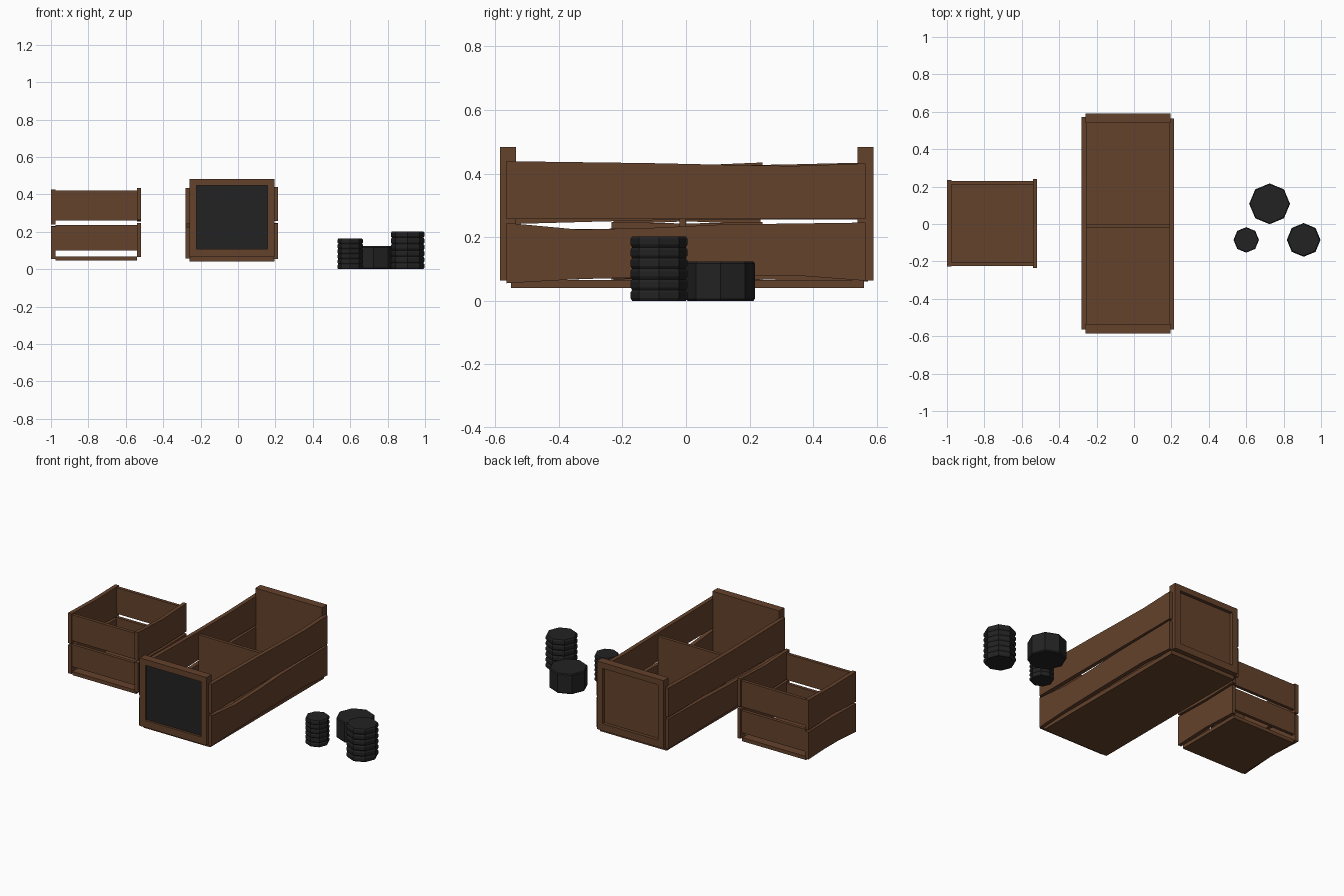
import bpy, bmesh, math
from mathutils import Vector

cube = bpy.data.objects.get("Cube")
if cube:
    bpy.data.objects.remove(cube, do_unlink=True)


def material(name, rgb):
    m = bpy.data.materials.new(name)
    m.use_nodes = True
    m.diffuse_color = (*rgb, 1)
    m.node_tree.nodes["Principled BSDF"].inputs["Base Color"].default_value = (*rgb, 1)
    return m


WOOD = material("brown wood", (0.13, 0.054, 0.025))
BLACK = material("charcoal black", (0.016, 0.016, 0.016))


def finish(name, bm, mat):
    bmesh.ops.recalc_face_normals(bm, faces=bm.faces)
    mesh = bpy.data.meshes.new(name)
    bm.to_mesh(mesh)
    bm.free()
    mesh.materials.append(mat)
    ob = bpy.data.objects.new(name, mesh)
    bpy.context.collection.objects.link(ob)
    return ob


def box(name, x, y, z, mat=WOOD):
    bm = bmesh.new()
    bmesh.ops.create_cube(bm, size=1)
    for v in bm.verts:
        v.co = Vector([(a + b) / 2 + c * (b - a) for c, (a, b) in zip(v.co, (x, y, z))])
    return finish(name, bm, mat)


def plank(name, axis, at, thick, span, tops, bottoms):
    """Uneven board running along an axis; edge heights are evenly spaced."""
    def edge(heights):
        n = len(heights) - 1
        return [(span[0] + (span[1] - span[0]) * i / n, h) for i, h in enumerate(heights)]
    outline = edge(bottoms) + edge(tops)[::-1]
    bm = bmesh.new()
    if axis == "y":
        verts = [bm.verts.new((at, u, z)) for u, z in outline]
        push = Vector((thick, 0, 0))
    else:
        verts = [bm.verts.new((u, at, z)) for u, z in outline]
        push = Vector((0, thick, 0))
    face = bm.faces.new(verts)
    ext = bmesh.ops.extrude_face_region(bm, geom=[face])
    moved = [g for g in ext["geom"] if isinstance(g, bmesh.types.BMVert)]
    bmesh.ops.translate(bm, vec=push, verts=moved)
    return finish(name, bm, WOOD)


def lathe(name, x, y, profile):
    """Eight-sided turned shape with capped ends."""
    bm = bmesh.new()
    rings = [[bm.verts.new((x + r * math.cos(k * math.pi / 4),
                            y + r * math.sin(k * math.pi / 4), z)) for k in range(8)]
             for r, z in profile]
    for a, b in zip(rings, rings[1:]):
        for k in range(8):
            bm.faces.new((a[k], a[k - 1], b[k - 1], b[k]))
    bm.faces.new(rings[0])
    bm.faces.new(rings[-1])
    return finish(name, bm, BLACK)


# Long crate: floor and divider
box("long_crate_floor", (-0.26, 0.195), (-0.55, 0.56), (0.04, 0.066))
box("long_crate_divider", (-0.255, 0.19), (-0.02, 0.0), (0.066, 0.41))

# Long crate: framed ends with recessed panels
for end, y0, y1, p0, p1 in (("front", -0.585, -0.535, -0.565, -0.55),
                            ("back", 0.54, 0.59, 0.555, 0.57)):
    box(end + "_frame_right", (-0.26, -0.222), (y0, y1), (0.064, 0.483))
    box(end + "_frame_left", (0.157, 0.195), (y0, y1), (0.064, 0.483))
    box(end + "_frame_top", (-0.222, 0.157), (y0, y1), (0.447, 0.483))
    box(end + "_frame_bottom", (-0.222, 0.157), (y0, y1), (0.064, 0.107))
    box(end + "_panel", (-0.222, 0.157), (p0, p1), (0.107, 0.447))
    # Flush inner lining
    lining = (y1 - 0.02, y1) if end == "front" else (y0, y0 + 0.02)
    box(end + "_lining", (-0.222, 0.157), lining, (0.107, 0.447))
box("front_chalkboard", (-0.222, 0.157), (-0.571, -0.565), (0.107, 0.447), BLACK)

# Long crate: uneven side boards
plank("left_upper_board", "y", 0.19, 0.025, (-0.565, 0.565),
      (0.439, 0.436, 0.433, 0.428, 0.424, 0.432), (0.257, 0.257, 0.257))
plank("left_lower_board", "y", 0.19, 0.025, (-0.565, 0.565),
      (0.245, 0.224, 0.229, 0.240, 0.243, 0.246), (0.055, 0.068, 0.074, 0.077, 0.08, 0.063))
plank("right_upper_board", "y", -0.28, 0.025, (-0.565, 0.572),
      (0.435, 0.430, 0.427, 0.428, 0.435), (0.241, 0.249, 0.256, 0.256, 0.256))
plank("right_lower_board", "y", -0.28, 0.025, (-0.565, 0.572),
      (0.225, 0.226, 0.23, 0.24, 0.245), (0.058, 0.07, 0.07, 0.066, 0.06))

# Small crate: floor, side boards, front and back boards
box("small_crate_floor", (-0.975, -0.54), (-0.22, 0.225), (0.046, 0.068))
plank("small_right_upper", "y", -1.0, 0.025, (-0.228, 0.235), (0.425, 0.42, 0.425), (0.24, 0.25, 0.24))
plank("small_right_lower", "y", -1.0, 0.025, (-0.228, 0.235), (0.228, 0.232, 0.228), (0.055, 0.07, 0.06))
plank("small_left_upper", "y", -0.54, 0.022, (-0.235, 0.24), (0.435, 0.425, 0.435), (0.262, 0.256, 0.262))
plank("small_left_lower", "y", -0.54, 0.022, (-0.235, 0.24), (0.248, 0.243, 0.248), (0.066, 0.075, 0.066))
for side, y in (("front", -0.225), ("back", 0.21)):
    box("small_" + side + "_upper", (-0.977, -0.54), (y, y + 0.02), (0.26, 0.42))
    box("small_" + side + "_lower", (-0.977, -0.54), (y, y + 0.02), (0.1, 0.237))


# Ridged canisters
def ridged(name, x, y, r, h, layers):
    step = h / layers
    profile = []
    for i in range(layers):
        z = i * step
        profile += [(r * 0.94, z), (r, z + step * 0.25),
                    (r, z + step * 0.75), (r * 0.94, z + step)]
    # Shared rings between layers
    clean = [p for i, p in enumerate(profile) if i == 0 or abs(p[1] - profile[i - 1][1]) > 0.0001]
    lathe(name, x, y, clean)


ridged("small_canister", 0.6, -0.085, 0.068, 0.163, 6)
ridged("tall_canister", 0.907, -0.085, 0.09, 0.202, 6)

# Short wide drum
lathe("wide_drum", 0.725, 0.108,
      ((0.104, 0), (0.109, 0.006), (0.109, 0.117), (0.104, 0.123)))
